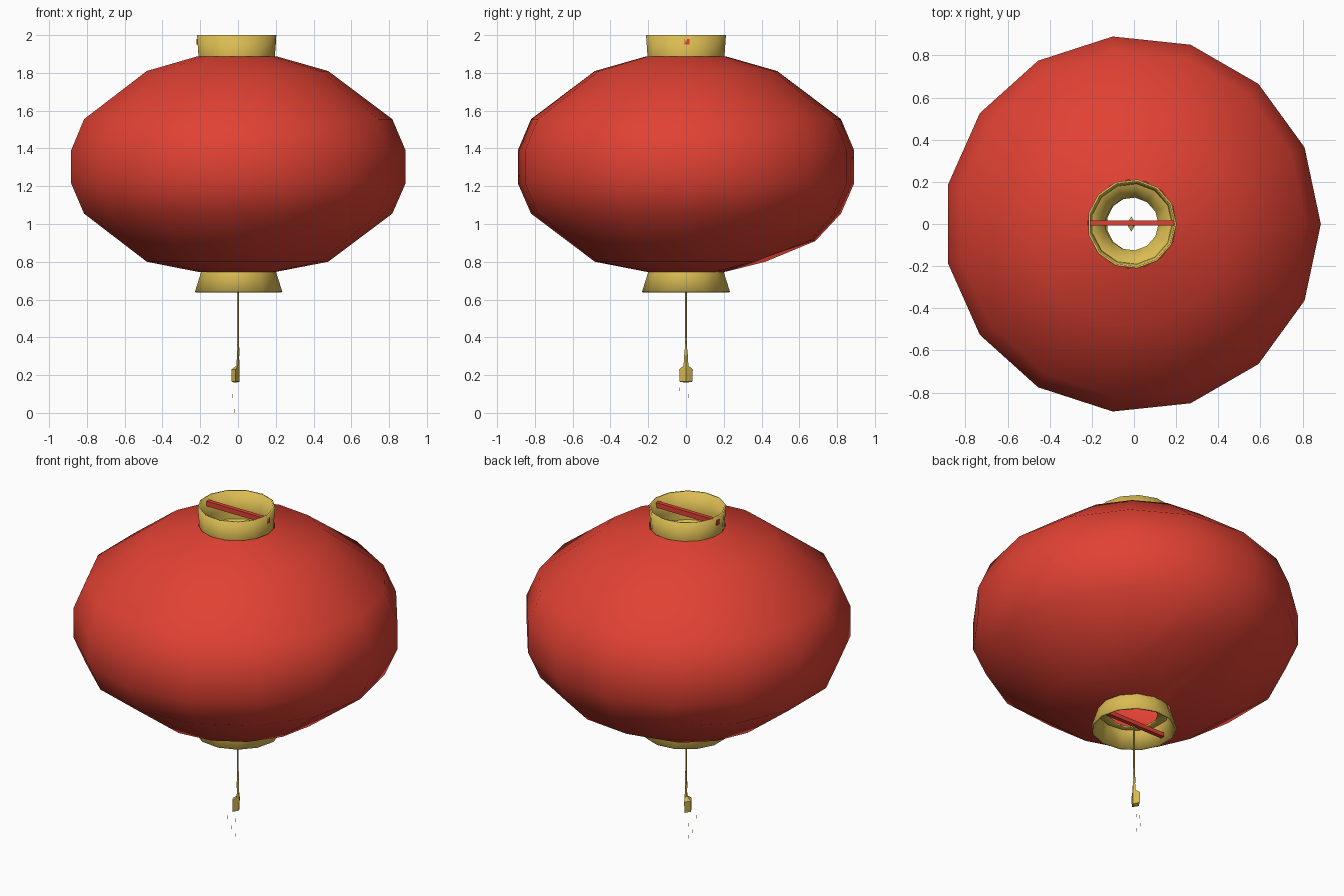
import bpy
import math
from mathutils import Vector

cube = bpy.data.objects.get("Cube")
if cube:
    bpy.data.objects.remove(cube, do_unlink=True)


def make_material(name, rgb):
    mat = bpy.data.materials.new(name)
    mat.use_nodes = True
    mat.diffuse_color = (*rgb, 1)
    mat.node_tree.nodes["Principled BSDF"].inputs["Base Color"].default_value = (*rgb, 1)
    return mat


RED = make_material("lantern red", (0.75, 0.053, 0.033))
GOLD = make_material("brass gold", (0.70, 0.50, 0.085))


def add_object(name, verts, faces, mat, smooth=True):
    mesh = bpy.data.meshes.new(name)
    mesh.from_pydata(verts, [], faces)
    mesh.materials.append(mat)
    for poly in mesh.polygons:
        poly.use_smooth = smooth
    obj = bpy.data.objects.new(name, mesh)
    bpy.context.scene.collection.objects.link(obj)
    return obj


def lathe(name, profile, sides, mat, cx=0.0, smooth=True):
    """Spin a list of (radius, height) pairs around a vertical axis."""
    verts, faces = [], []
    for r, z in profile:
        for i in range(sides):
            a = math.tau * i / sides
            verts.append((cx + r * math.cos(a), r * math.sin(a), z))
    for j in range(len(profile) - 1):
        for i in range(sides):
            k = (i + 1) % sides
            a, b = j * sides, (j + 1) * sides
            faces.append((a + i, a + k, b + k, b + i))
    return add_object(name, verts, faces, mat, smooth)


def smooth_by_angle(obj, degrees):
    bpy.ops.object.select_all(action='DESELECT')
    obj.select_set(True)
    bpy.context.view_layer.objects.active = obj
    bpy.ops.object.shade_smooth_by_angle(angle=math.radians(degrees))


def box(name, size, location, mat):
    h = Vector(size) / 2
    verts = [(location[0] + x * h.x, location[1] + y * h.y, location[2] + z * h.z)
             for x in (-1, 1) for y in (-1, 1) for z in (-1, 1)]
    faces = [(0, 1, 3, 2), (4, 6, 7, 5), (0, 4, 5, 1),
             (2, 3, 7, 6), (0, 2, 6, 4), (1, 5, 7, 3)]
    return add_object(name, verts, faces, mat, False)


# Paper body: squashed, softly shaded globe
body = lathe("lantern_body",
             [(0.20, 0.745), (0.485, 0.80), (0.825, 1.055), (0.895, 1.215),
              (0.895, 1.39), (0.825, 1.555), (0.485, 1.81), (0.21, 1.888)],
             15, RED, cx=-0.008)
# Flattened patch low on the back of the paper
for v in body.data.vertices:
    if v.co.y > 0.43 and v.co.z < 0.85:
        v.co = (v.co.x * 1.42, v.co.y * 1.42, 0.91)

# Open collars with recessed inner lips
top_collar = lathe("top_collar",
                   [(0.13, 1.80), (0.20, 1.83), (0.205, 1.885), (0.213, 2.0)],
                   13, GOLD, cx=-0.01)
bottom_collar = lathe("bottom_collar",
                      [(0.235, 0.64), (0.20, 0.75), (0.13, 0.73)],
                      13, GOLD)
for collar in (top_collar, bottom_collar):
    wall = collar.modifiers.new("wall", 'SOLIDIFY')
    wall.thickness = 0.01
    wall.offset = -1
    smooth_by_angle(collar, 40)

# Cross bars inside the collars
box("top_bar", (0.42, 0.025, 0.03), (-0.01, 0.005, 1.965), RED)
box("bottom_bar", (0.40, 0.025, 0.025), (0, 0.005, 0.67), RED)

# Hanging cord and tassel
lathe("tassel_cord", [(0.008, 0.30), (0.005, 0.40), (0.005, 0.67)], 5, GOLD)
tassel = lathe("tassel",
               [(0.002, 0.16), (0.034, 0.165), (0.036, 0.23), (0.013, 0.25),
                (0.008, 0.33), (0.002, 0.335)], 4, GOLD, smooth=False)
for v in tassel.data.vertices:
    v.co.x = v.co.x * 0.6 - (0.013 if v.co.z < 0.24 else 0)

# Loose thread ends below the tassel
for n, (x, y, z) in enumerate([(-0.045, -0.035, 0.125), (-0.03, 0.015, 0.09),
                               (-0.045, 0, 0.05), (-0.02, 0, 0.01)]):
    box(f"thread_end_{n + 1}", (0.002, 0.002, 0.02), (x, y, z), GOLD)
